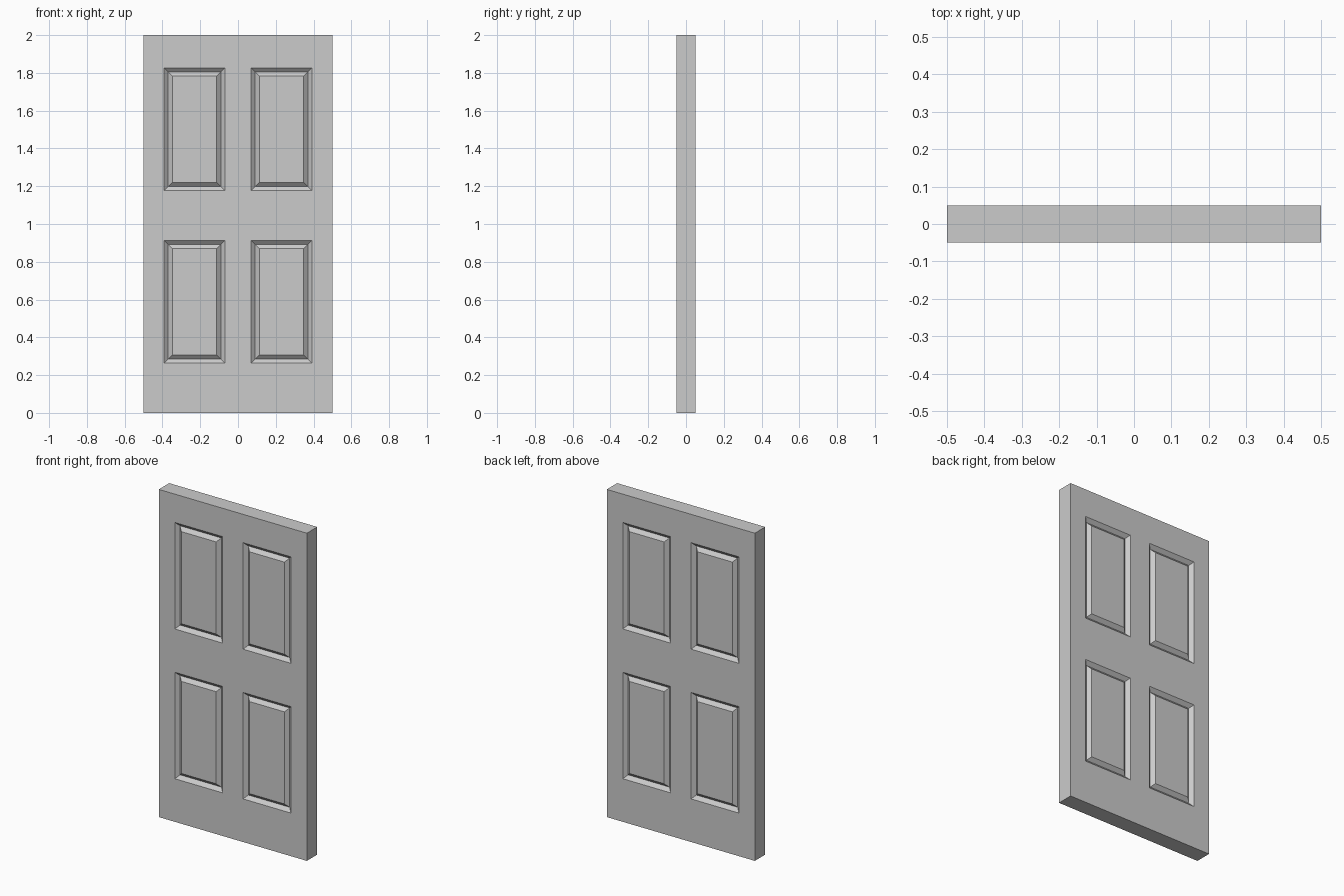
import bpy, bmesh

if "Cube" in bpy.data.objects:
    bpy.data.objects.remove(bpy.data.objects["Cube"])

HALF_THICK = 0.05
GROOVE_HALF = 0.022   # width of each sloped side of the groove
GROOVE_DEPTH = 0.02
XS = [-0.5, -0.392, -0.069, 0.069, 0.392, 0.5]
ZS = [0, 0.263, 0.913, 1.177, 1.827, 2]

bm = bmesh.new()

# Front face laid out as stiles, rails and four panel cells
grid = [[bm.verts.new((x, -HALF_THICK, z)) for x in XS] for z in ZS]
panels = []
for r in range(5):
    for c in range(5):
        face = bm.faces.new((grid[r][c], grid[r][c + 1],
                             grid[r + 1][c + 1], grid[r + 1][c]))
        if r in (1, 3) and c in (1, 3):
            panels.append(face)
bm.normal_update()

# Door edges, from the front face back to the middle plane
rim = [e for e in bm.edges if e.is_boundary]
new = bmesh.ops.extrude_edge_only(bm, edges=rim)["geom"]
for v in new:
    if isinstance(v, bmesh.types.BMVert):
        v.co.y = 0
bmesh.ops.recalc_face_normals(bm, faces=bm.faces)
if panels[0].normal.y > 0:
    bmesh.ops.reverse_faces(bm, faces=bm.faces)
bm.normal_update()

# V-shaped groove around each raised panel
for depth in (-GROOVE_DEPTH, GROOVE_DEPTH):
    bmesh.ops.inset_individual(bm, faces=panels, thickness=GROOVE_HALF,
                               depth=depth, use_even_offset=True)
    bm.normal_update()

mesh = bpy.data.meshes.new("door_panel")
bm.to_mesh(mesh)
bm.free()
door = bpy.data.objects.new("door_panel", mesh)
bpy.context.collection.objects.link(door)

# Identical back side
mirror = door.modifiers.new("back_side", "MIRROR")
mirror.use_axis = (False, True, False)
mirror.use_clip = True
